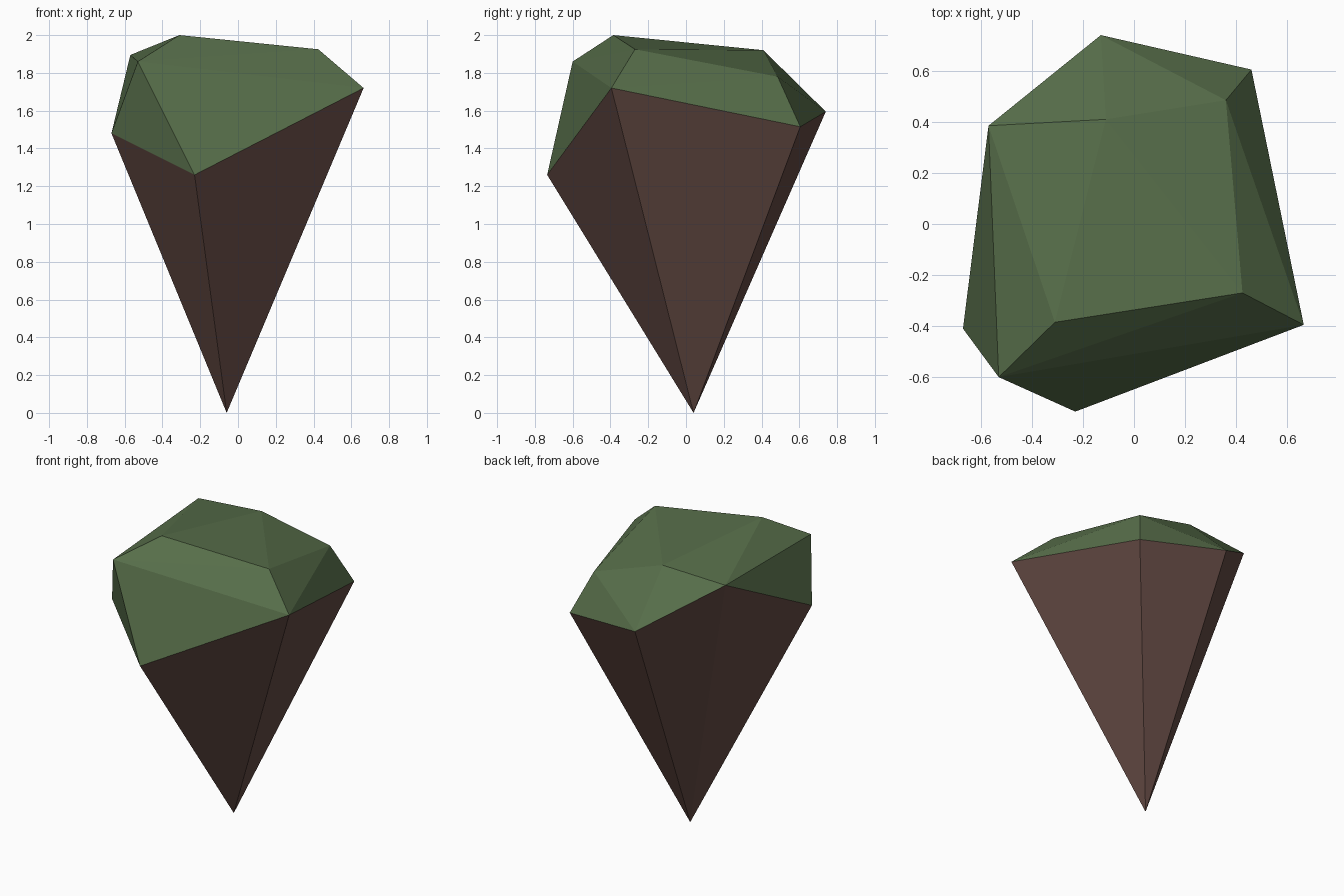
import bpy

if "Cube" in bpy.data.objects:
    bpy.data.objects.remove(bpy.data.objects["Cube"])


def material(name, colour):
    m = bpy.data.materials.new(name)
    m.diffuse_color = (*colour, 1.0)
    m.use_nodes = True
    m.node_tree.nodes["Principled BSDF"].inputs["Base Color"].default_value = m.diffuse_color
    return m


def faceted(name, points, faces, mat):
    """Flat-shaded shell; faces are strings of one-letter point names."""
    used = sorted(set("".join(faces)))
    mesh = bpy.data.meshes.new(name)
    mesh.from_pydata([points[p] for p in used], [],
                     [[used.index(p) for p in f] for f in faces])
    mesh.materials.append(mat)
    mesh.update()
    ob = bpy.data.objects.new(name, mesh)
    bpy.context.collection.objects.link(ob)
    return ob


grass = material("moss green", (0.095, 0.155, 0.068))
earth = material("earth brown", (0.130, 0.070, 0.058))

points = {
    # shared rim between grass and earth, counter-clockwise from the front
    "a": (-0.23, -0.735, 1.26), "b": (0.665, -0.395, 1.72),
    "c": (0.46, 0.605, 1.515), "d": (-0.13, 0.74, 1.595),
    "e": (-0.57, 0.385, 1.895), "f": (-0.67, -0.41, 1.48),
    # upper corners of the grass cap
    "g": (-0.53, -0.60, 1.86), "h": (-0.31, -0.385, 2.0),
    "i": (0.425, -0.27, 1.925), "j": (0.36, 0.485, 1.78),
    "k": (-0.11, 0.41, 1.92),
    # bottom tip
    "t": (-0.06, 0.04, 0.0),
}

# Grass cap: front, right, back, left, then top facets
faceted("grass_cap", points,
        ["abg", "gbi", "gih", "ibj", "bcj", "jcd", "jdk", "kde",
         "efg", "fag", "egh", "ehk", "hik", "ijk"], grass)

# Earth cone: a fan from the rim down to the tip
rim = "abcdef"
faceted("earth_cone", points,
        ["t" + rim[(n + 1) % 6] + rim[n] for n in range(6)], earth)
